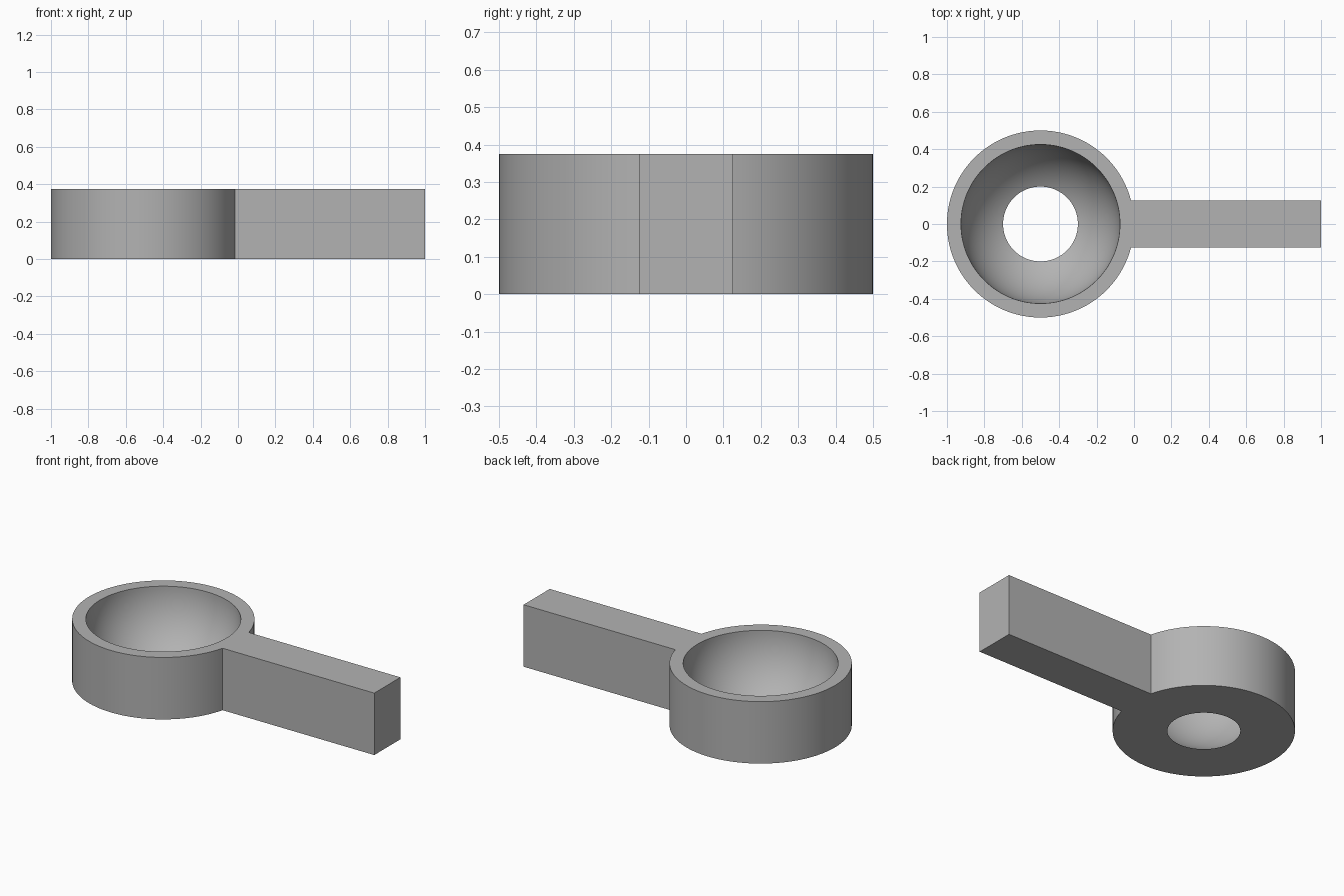
import bpy, bmesh, math

if "Cube" in bpy.data.objects:
    bpy.data.objects.remove(bpy.data.objects["Cube"])

H = 0.375                 # overall height
R = 0.5                   # outer radius of the cup
BOWL = 0.425              # radius of the spherical bowl, centred on the top face
HALF = 0.125              # half width of the handle
CX = -0.5                 # cup centre

grey = bpy.data.materials.new("plain grey")
grey.diffuse_color = (0.45, 0.45, 0.45, 1)
grey.use_nodes = True
grey.node_tree.nodes["Principled BSDF"].inputs["Base Color"].default_value = grey.diffuse_color

# Angles round the cup: the short arc under the handle, then the rest
a = math.asin(HALF / R)
ARC, REST = 12, 116
angles = [-a + 2 * a * i / ARC for i in range(ARC)]
angles += [a + (2 * math.pi - 2 * a) * i / REST for i in range(REST)]
N = len(angles)

bm = bmesh.new()


def ring(r, z):
    return [bm.verts.new((CX + r * math.cos(t), r * math.sin(t), z)) for t in angles]


def bridge(lo, hi, start=0):
    for i in range(start, N):
        j = (i + 1) % N
        bm.faces.new((lo[i], lo[j], hi[j], hi[i]))


# Cup: outer wall (open where the handle joins), rim, bowl and underside
bottom, top = ring(R, 0), ring(R, H)
bridge(bottom, top, ARC)
low = math.asin(H / BOWL)
STEPS = 24
previous = top
for k in range(STEPS + 1):
    p = low * k / STEPS
    inner = ring(BOWL * math.cos(p), H - BOWL * math.sin(p))
    bridge(previous, inner)
    previous = inner
bridge(previous, bottom)

# Handle: a square bar growing out of the cup wall
bl, br = [bm.verts.new((1, y, 0)) for y in (-HALF, HALF)]
tl, tr = [bm.verts.new((1, y, H)) for y in (-HALF, HALF)]
bm.faces.new([tl, tr] + top[ARC::-1])
bm.faces.new([br, bl] + bottom[:ARC + 1])
bm.faces.new((bl, br, tr, tl))
bm.faces.new((bottom[0], bl, tl, top[0]))
bm.faces.new((br, bottom[ARC], top[ARC], tr))
bmesh.ops.recalc_face_normals(bm, faces=bm.faces[:])

mesh = bpy.data.meshes.new("cup_with_handle")
bm.to_mesh(mesh)
bm.free()
mesh.materials.append(grey)
obj = bpy.data.objects.new("cup_with_handle", mesh)
bpy.context.collection.objects.link(obj)
bpy.context.view_layer.objects.active = obj
obj.select_set(True)
bpy.ops.object.shade_smooth_by_angle(angle=math.radians(30))
